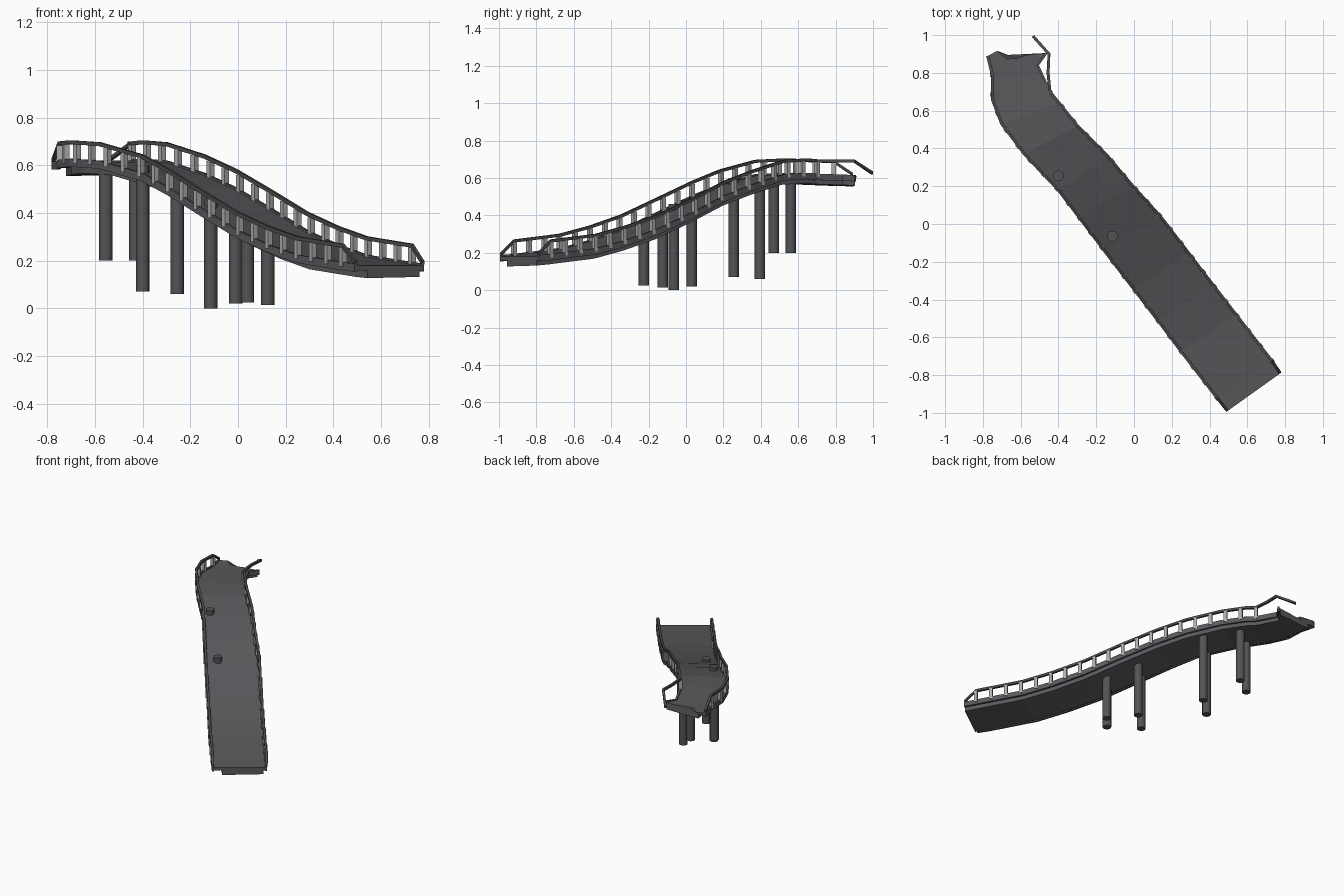
import bpy, bmesh, math
from mathutils import Vector

if "Cube" in bpy.data.objects:
    bpy.data.objects.remove(bpy.data.objects["Cube"])


def material(name, c):
    m = bpy.data.materials.new(name)
    m.diffuse_color = (*c, 1)
    m.use_nodes = True
    m.node_tree.nodes["Principled BSDF"].inputs["Base Color"].default_value = m.diffuse_color
    return m


DECK = material("dark asphalt grey", (0.100, 0.097, 0.106))
PILLAR = material("pillar grey", (0.088, 0.088, 0.093))
RAIL = material("rail grey", (0.070, 0.070, 0.072))
POST = material("post light grey", (0.42, 0.42, 0.42))


def finish(bm, name, mat):
    bmesh.ops.recalc_face_normals(bm, faces=bm.faces)
    me = bpy.data.meshes.new(name)
    bm.to_mesh(me)
    bm.free()
    me.materials.append(mat)
    ob = bpy.data.objects.new(name, me)
    bpy.context.collection.objects.link(ob)
    return ob


def loft(bm, rings):
    vs = [[bm.verts.new(p) for p in r] for r in rings]
    n = len(vs[0])
    for a, b in zip(vs, vs[1:]):
        for i in range(n):
            bm.faces.new((a[i], a[(i + 1) % n], b[(i + 1) % n], b[i]))
    bm.faces.new(vs[0])
    bm.faces.new(vs[-1][::-1])


# Stations along the bridge: west x,y / east x,y / deck height
stations = [
    (.495, -.99, .775, -.79, .180),
    (.44, -.92, .73, -.725, .186),
    (.25, -.675, .54, -.48, .217),
    (.13, -.515, .42, -.325, .260),
    (0, -.345, .29, -.155, .320),
    (-.15, -.15, .14, .04, .412),
    (-.29, .035, -.01, .205, .500),
    (-.40, .18, -.14, .36, .560),
    (-.58, .37, -.30, .52, .612),
    (-.70, .53, -.40, .645, .620),
    (-.75, .66, -.445, .70, .615),
    (-.75, .79, -.51, .84, .610),
    (-.775, .89, -.465, .905, .608),
]
west = [Vector((s[0], s[1], s[4])) for s in stations]
east = [Vector((s[2], s[3], s[4])) for s in stations]

# Deck: road slab with thin side lips and a narrower girder beneath
ragged = [0, .024, -.022, -.020, -.006, -.002, 0]
rings = []
for k, (w, e) in enumerate(zip(west, east)):
    ring = []
    for i in range(7):
        p = w.lerp(e, i / 6)
        if k == len(stations) - 1:
            p.y += ragged[i]
        ring.append(p)
    for f, d in ((1, .02), (.95, .02), (.95, .048), (.17, .053), (.17, .02), (0, .02)):
        ring.append(w.lerp(e, f) - Vector((0, 0, d)))
    rings.append(ring)
bm = bmesh.new()
loft(bm, rings)
finish(bm, "bridge_deck", DECK)


def make_railing(side, base, post_base):
    # Handrail: square bar, sloping to the deck at both ends
    up = Vector((0, 0, .077))
    path = [p + (up if 0 < i < len(base) - 1 else Vector((0, 0, .012)))
            for i, p in enumerate(base)]
    rings = []
    for i, p in enumerate(path):
        t = path[min(i + 1, len(path) - 1)] - path[max(i - 1, 0)]
        s = Vector((t.y, -t.x, 0)).normalized() * .008
        n = Vector((0, 0, .008))
        rings.append([p - s - n, p + s - n, p + s + n, p - s + n])
    bm = bmesh.new()
    loft(bm, rings)
    finish(bm, side + "_handrail", RAIL)
    # Evenly spaced upright posts between the raised rail ends
    bm = bmesh.new()
    pts = post_base
    total = sum((b - a).length for a, b in zip(pts, pts[1:]))
    count = round(total / .103)
    for k in range(count + 1):
        d = total * k / count
        for a, b in zip(pts, pts[1:]):
            L = (b - a).length
            if d <= L + 1e-5:
                break
            d -= L
        p = a.lerp(b, min(d / L, 1))
        t = Vector((b.x - a.x, b.y - a.y, 0)).normalized()
        s = Vector((t.y, -t.x, 0)) * .012
        t = t * .011
        ring = [p - t - s, p + t - s, p + t + s, p - t + s]
        loft(bm, [[q - Vector((0, 0, .010)) for q in ring],
                  [q + Vector((0, 0, .070)) for q in ring]])
    finish(bm, side + "_posts", POST)


make_railing("west", west, west[1:-1])
make_railing("east", east[:-2] + [Vector((-.455, .80, .615)), Vector((-.45, .90, .613)),
                                  Vector((-.535, .995, .615))], east[1:-2])

# Edge beams: slim side bands along both deck edges
for side, line in (("west", west), ("east", east)):
    rings = []
    for i, p in enumerate(line):
        t = line[min(i + 1, len(line) - 1)] - line[max(i - 1, 0)]
        s = Vector((t.y, -t.x, 0)).normalized() * .007
        a, b = Vector((0, 0, .008)), Vector((0, 0, -.026))
        rings.append([p - s + b, p + s + b, p + s + a, p - s + a])
    bm = bmesh.new()
    loft(bm, rings)
    finish(bm, side + "_edge_beam", DECK)

# Pillars: x, y, foot height, top height
pillars = [(.04, -.225, .025, .32), (.125, -.125, .015, .34), (-.115, -.065, 0, .46),
           (-.01, .03, .02, .42), (-.40, .255, .07, .60), (-.255, .395, .06, .57),
           (-.555, .47, .2, .59), (-.43, .56, .2, .59)]
for i, (x, y, z0, z1) in enumerate(pillars):
    bpy.ops.mesh.primitive_cylinder_add(vertices=16, radius=.028, depth=z1 - z0,
                                        location=(x, y, (z0 + z1) / 2))
    ob = bpy.context.object
    ob.name = f"pillar_{i + 1}"
    ob.data.materials.append(PILLAR)
    bpy.ops.object.shade_smooth_by_angle(angle=math.radians(40))
